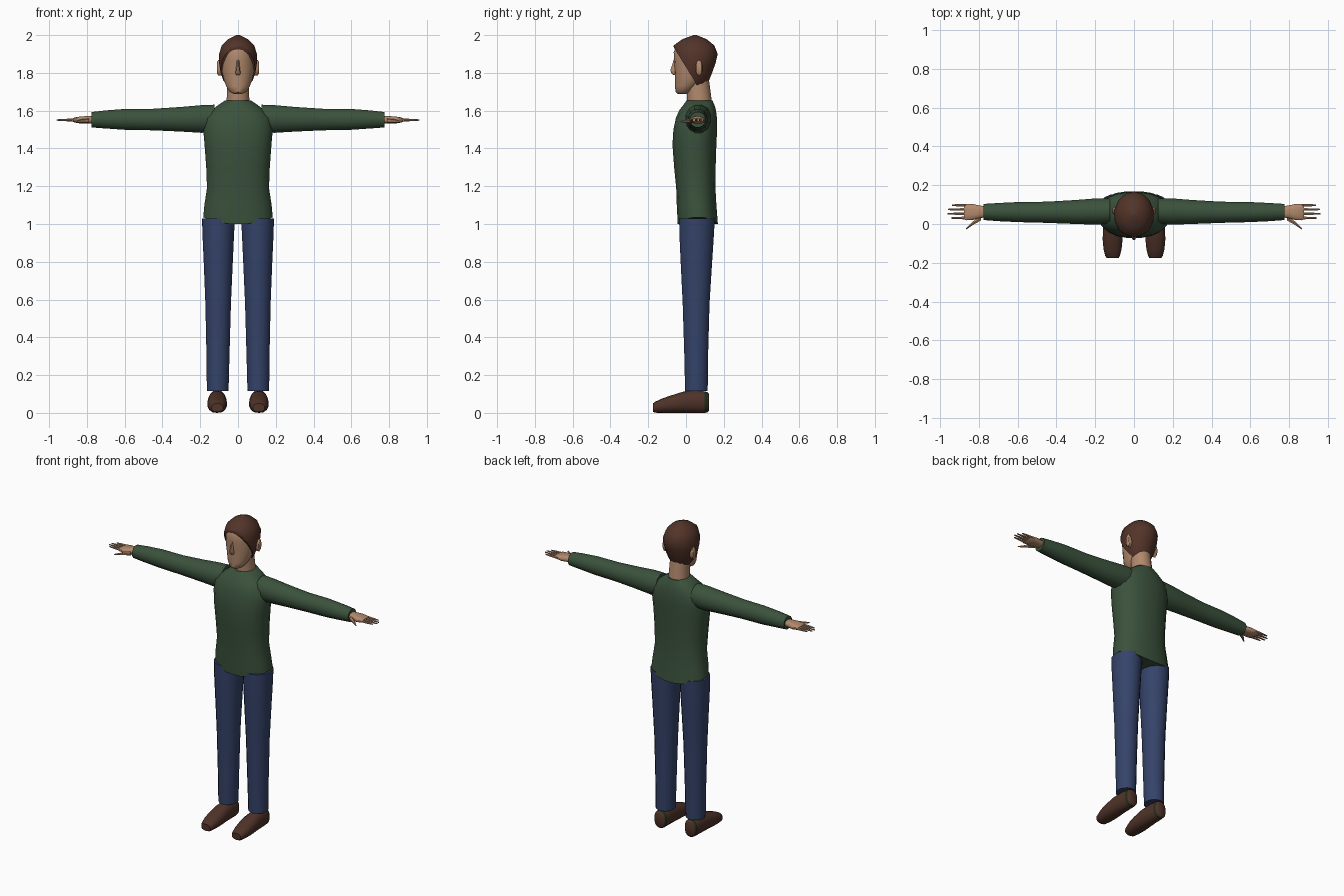
import bpy, bmesh, math
from mathutils import Vector


def colour(name, r, g, b):
    m = bpy.data.materials.new(name)
    m.diffuse_color = (r, g, b, 1)
    return m


GREEN = colour("sweater_green", 0.043, 0.084, 0.045)
BLUE = colour("denim_blue", 0.035, 0.056, 0.142)
SKIN = colour("skin", 0.44, 0.25, 0.15)
HAIR = colour("hair_brown", 0.085, 0.034, 0.022)
SHOE = colour("shoe_brown", 0.078, 0.033, 0.022)
TRIM = colour("heel_trim", 0.014, 0.028, 0.011)


def loft(name, mats, axis, rings, n=16, power=2.0, mirror=False, edit=None, angle=45):
    """Skin rings (t, a0, a1, b0, b1) along an axis; a and b are the cross extents."""
    bm = bmesh.new()
    loops = []
    for t, a0, a1, b0, b1 in rings:
        loop = []
        for i in range(n):
            th = 2 * math.pi * (i + 0.5) / n
            c, s = math.cos(th), math.sin(th)
            a = (a0 + a1) / 2 + (a1 - a0) / 2 * math.copysign(abs(c) ** (2 / power), c)
            b = (b0 + b1) / 2 + (b1 - b0) / 2 * math.copysign(abs(s) ** (2 / power), s)
            p = {"x": (t, a, b), "y": (a, t, b), "z": (a, b, t)}[axis]
            loop.append(bm.verts.new(p))
        loops.append(loop)
    for lo, hi in zip(loops, loops[1:]):
        for i in range(n):
            j = (i + 1) % n
            bm.faces.new((lo[i], lo[j], hi[j], hi[i]))
    bm.faces.new(loops[0])
    bm.faces.new(loops[-1])
    if edit:
        edit(bm)
    bmesh.ops.recalc_face_normals(bm, faces=bm.faces)
    for f in bm.faces:
        f.smooth = True
    me = bpy.data.meshes.new(name)
    bm.to_mesh(me)
    bm.free()
    for m in mats:
        me.materials.append(m)
    me.set_sharp_from_angle(angle=math.radians(angle))
    ob = bpy.data.objects.new(name, me)
    bpy.context.collection.objects.link(ob)
    if mirror:
        mod = ob.modifiers.new("mirror", "MIRROR")
        mod.use_mirror_merge = False
    return ob


def sym(z, w, y0, y1):
    return (z, -w, w, y0, y1)


# Sweater body, with the hem sagging towards the middle
def sag_hem(bm):
    for v in bm.verts:
        if v.co.z < 1.045:
            v.co.z -= 0.038 * max(0, 1 - (v.co.x / 0.185) ** 2)


loft("sweater_body", [GREEN], "z", [
    sym(1.038, 0.03, 0.04, 0.08), sym(1.036, 0.186, -0.045, 0.170),
    sym(1.10, 0.180, -0.050, 0.162), sym(1.19, 0.166, -0.053, 0.157),
    sym(1.30, 0.170, -0.064, 0.158), sym(1.42, 0.179, -0.073, 0.162),
    sym(1.50, 0.186, -0.068, 0.166), sym(1.56, 0.178, -0.055, 0.165),
    sym(1.60, 0.145, -0.038, 0.160), sym(1.63, 0.105, -0.015, 0.152),
    sym(1.655, 0.068, 0.003, 0.140)], n=20, power=2.3, edit=sag_hem)

# Sleeves
loft("sleeve", [GREEN], "x", [
    (0.125, 0.000, 0.135, 1.490, 1.634), (0.19, -0.006, 0.135, 1.480, 1.632),
    (0.30, -0.002, 0.126, 1.487, 1.622), (0.45, 0.004, 0.117, 1.494, 1.612),
    (0.60, 0.008, 0.115, 1.497, 1.611), (0.70, 0.013, 0.110, 1.504, 1.603),
    (0.776, 0.019, 0.105, 1.510, 1.594)], n=12, mirror=True)

# Hands: palm, four fingers and a thumb
loft("palm", [SKIN], "x", [
    (0.76, 0.034, 0.092, 1.532, 1.572), (0.795, 0.030, 0.096, 1.532, 1.572),
    (0.83, 0.020, 0.104, 1.531, 1.570), (0.865, 0.018, 0.104, 1.537, 1.565),
    (0.876, 0.022, 0.100, 1.543, 1.559)], n=12, power=2.5, mirror=True)
for i, tip in enumerate((0.945, 0.962, 0.960, 0.940)):
    y = 0.031 + i * 0.022
    loft("finger_%d" % (i + 1), [SKIN], "x", [
        (0.86, y - 0.008, y + 0.008, 1.542, 1.559),
        (0.91, y - 0.007, y + 0.007, 1.544, 1.557),
        (tip, y - 0.004, y + 0.004, 1.547, 1.554)], n=6, mirror=True)
loft("thumb", [SKIN], "x", [
    (0.79, 0.016, 0.044, 1.535, 1.560), (0.83, -0.006, 0.016, 1.535, 1.554),
    (0.868, -0.031, -0.024, 1.539, 1.546)], n=6, mirror=True)

# Trouser legs
loft("trouser_leg", [BLUE], "z", [
    (0.115, 0.049, 0.166, -0.006, 0.116), (0.30, 0.044, 0.168, -0.010, 0.118),
    (0.58, 0.036, 0.174, -0.019, 0.126), (0.80, 0.026, 0.183, -0.030, 0.140),
    (0.95, 0.019, 0.190, -0.037, 0.150), (1.03, 0.015, 0.192, -0.038, 0.154)],
    n=16, mirror=True)


# Shoes with a dark band near the heel
def band(bm):
    for f in bm.faces:
        f.material_index = int(0.098 < f.calc_center_median().y < 0.114)


loft("shoe", [SHOE, TRIM], "y", [
    (-0.175, 0.078, 0.142, 0.006, 0.050), (-0.165, 0.072, 0.149, 0.001, 0.058),
    (-0.13, 0.063, 0.158, 0.000, 0.075), (-0.08, 0.058, 0.163, 0.000, 0.092),
    (-0.01, 0.060, 0.160, 0.000, 0.114), (0.05, 0.063, 0.156, 0.000, 0.120),
    (0.098, 0.066, 0.152, 0.000, 0.114), (0.114, 0.070, 0.148, 0.002, 0.110),
    (0.122, 0.078, 0.140, 0.012, 0.100)], n=14, power=2.3, mirror=True, edit=band)

# Neck
loft("neck", [SKIN], "z", [
    sym(1.62, 0.064, 0.006, 0.140), sym(1.67, 0.061, 0.005, 0.134),
    sym(1.76, 0.058, 0.000, 0.122)], n=14)

# Face and skull
loft("face", [SKIN], "z", [
    sym(1.688, 0.022, -0.042, 0.005), sym(1.70, 0.045, -0.056, 0.030),
    sym(1.73, 0.064, -0.058, 0.065), sym(1.77, 0.078, -0.058, 0.105),
    sym(1.82, 0.088, -0.061, 0.125), sym(1.87, 0.090, -0.064, 0.145),
    sym(1.91, 0.086, -0.065, 0.145), sym(1.945, 0.068, -0.050, 0.125),
    sym(1.965, 0.035, -0.020, 0.09)], n=18)
loft("nose", [SKIN], "z", [
    sym(1.788, 0.010, -0.066, -0.045), sym(1.80, 0.015, -0.080, -0.045),
    sym(1.815, 0.012, -0.084, -0.045), sym(1.875, 0.006, -0.064, -0.045)], n=8)
loft("ear", [SKIN], "x", [
    (0.085, 0.050, 0.084, 1.785, 1.865), (0.104, 0.050, 0.088, 1.785, 1.868),
    (0.110, 0.055, 0.084, 1.795, 1.860)], n=10, mirror=True)


# Hair, trimmed along a slope from the forehead to the nape
def trim_hair(bm):
    geom = bm.verts[:] + bm.edges[:] + bm.faces[:]
    cut = bmesh.ops.bisect_plane(bm, geom=geom, plane_co=Vector((0, -0.06, 1.928)),
                                 plane_no=Vector((0, -0.2, -0.122)), clear_outer=True)
    edges = [e for e in cut["geom_cut"] if isinstance(e, bmesh.types.BMEdge)]
    bmesh.ops.holes_fill(bm, edges=edges, sides=0)


loft("hair", [HAIR], "z", [
    sym(1.735, 0.060, -0.02, 0.108), sym(1.76, 0.080, -0.050, 0.122),
    sym(1.80, 0.094, -0.062, 0.138), sym(1.85, 0.103, -0.070, 0.156),
    sym(1.90, 0.103, -0.074, 0.168), sym(1.945, 0.088, -0.066, 0.150),
    sym(1.978, 0.055, -0.020, 0.110), sym(2.0, 0.008, 0.040, 0.056)],
    n=14, edit=trim_hair)
